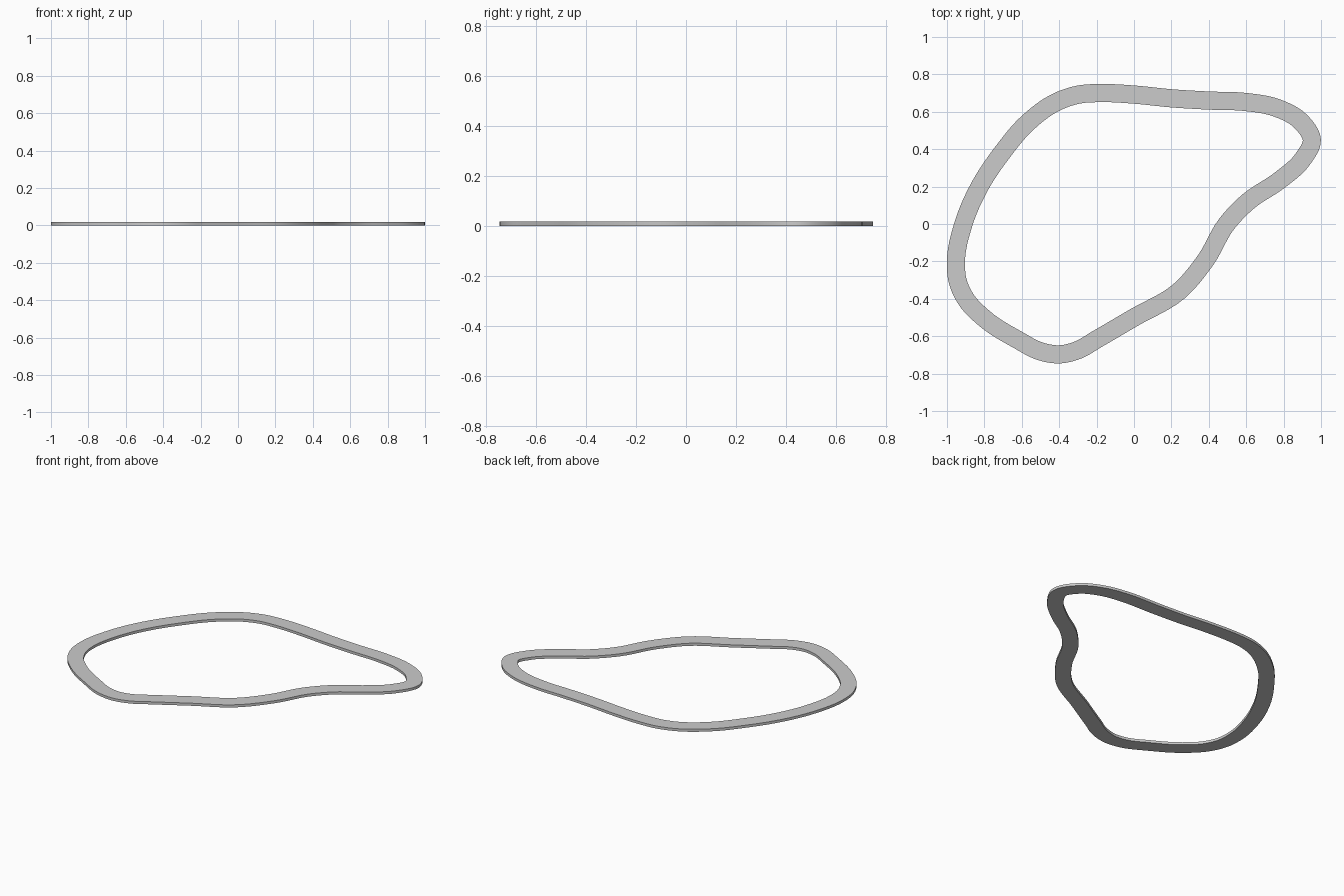
import bpy, bmesh
from mathutils import Vector

if "Cube" in bpy.data.objects:
    bpy.data.objects.remove(bpy.data.objects["Cube"])

WIDTH, HEIGHT, STEPS = 0.097, 0.017, 6

# Centre line of the loop, clockwise from the top
PATH = [(-0.18, 0.70), (0.0, 0.692), (0.2, 0.672), (0.4, 0.66), (0.6, 0.652),
        (0.765, 0.62), (0.89, 0.55), (0.951, 0.45), (0.897, 0.34), (0.78, 0.235),
        (0.61, 0.12), (0.495, 0.0), (0.385, -0.19), (0.24, -0.36), (0.0, -0.50),
        (-0.2, -0.617), (-0.3, -0.674), (-0.4, -0.697), (-0.5, -0.681),
        (-0.62, -0.62), (-0.8, -0.505), (-0.9, -0.40), (-0.944, -0.30),
        (-0.952, -0.20), (-0.912, 0.0), (-0.82, 0.21), (-0.7, 0.388),
        (-0.57, 0.54), (-0.4, 0.659), (-0.29, 0.693)]


def smooth_loop(points, steps):
    """Closed Catmull-Rom spline with chord-length tangents."""
    p = [Vector(q) for q in points]
    n = len(p)
    d = [(p[(i + 1) % n] - p[i]).length for i in range(n)]
    tan = []
    for i in range(n):
        a, b = d[i - 1], d[i]
        tan.append(((p[i] - p[i - 1]) * b / a + (p[(i + 1) % n] - p[i]) * a / b) / (a + b))
    out = []
    for i in range(n):
        j = (i + 1) % n
        for k in range(steps):
            t = k / steps
            h = t * t * (3 - 2 * t)
            out.append(p[i] * (1 - h) + p[j] * h
                       + tan[i] * d[i] * t * (1 - t) ** 2
                       - tan[j] * d[i] * t * t * (1 - t))
    return out


# Flat band: sweep a rectangular section around the centre line
line = smooth_loop(PATH, STEPS)
n = len(line)
bm = bmesh.new()
rings = []
for i, c in enumerate(line):
    t = (line[(i + 1) % n] - line[i - 1]).normalized()
    side = Vector((-t.y, t.x)) * WIDTH / 2
    o, q = c + side, c - side
    rings.append([bm.verts.new((v.x, v.y, z)) for v, z in
                  ((o, 0), (o, HEIGHT), (q, HEIGHT), (q, 0))])
for i in range(n):
    a, b = rings[i], rings[(i + 1) % n]
    for k in range(4):
        m = (k + 1) % 4
        bm.faces.new((a[k], b[k], b[m], a[m]))
bmesh.ops.recalc_face_normals(bm, faces=bm.faces)

mesh = bpy.data.meshes.new("track_loop")
bm.to_mesh(mesh)
bm.free()
track = bpy.data.objects.new("track_loop", mesh)
bpy.context.collection.objects.link(track)
bpy.context.view_layer.objects.active = track
track.select_set(True)
bpy.ops.object.shade_smooth_by_angle()
